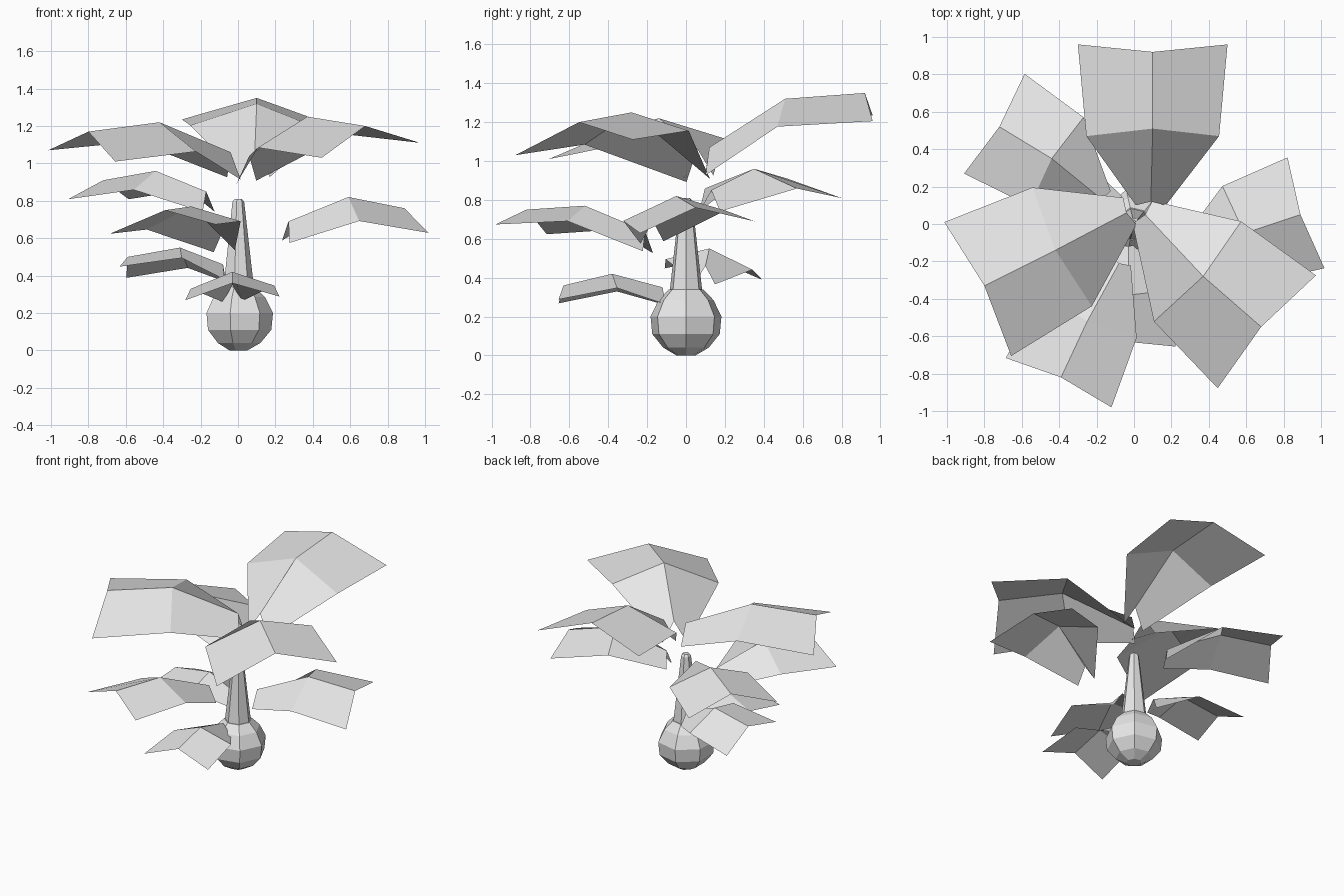
import bpy
import bmesh
import math
from mathutils import Vector

cube = bpy.data.objects.get("Cube")
if cube:
    bpy.data.objects.remove(cube, do_unlink=True)

# One plain grey for the whole plant
grey = bpy.data.materials.new("plain_grey")
grey.use_nodes = True
grey.diffuse_color = (0.8, 0.8, 0.8, 1)
grey.node_tree.nodes["Principled BSDF"].inputs["Base Color"].default_value = (0.8, 0.8, 0.8, 1)


def finish(name, bm):
    mesh = bpy.data.meshes.new(name)
    bm.to_mesh(mesh)
    bm.free()
    mesh.materials.append(grey)
    obj = bpy.data.objects.new(name, mesh)
    bpy.context.collection.objects.link(obj)
    return obj


def lathe(name, profile, sides=7):
    """Turn a (radius, height) profile into a closed faceted solid."""
    bm = bmesh.new()
    rings = []
    for radius, height in profile:
        ring = []
        for i in range(sides):
            angle = math.tau * i / sides
            ring.append(bm.verts.new((radius * math.cos(angle), radius * math.sin(angle), height)))
        rings.append(ring)
    for low, high in zip(rings, rings[1:]):
        for i in range(sides):
            j = (i + 1) % sides
            bm.faces.new((low[i], low[j], high[j], high[i]))
    bm.faces.new(list(reversed(rings[0])))
    bm.faces.new(rings[-1])
    return finish(name, bm)


# Cross-section of a full-size leaf at root, middle and tip:
# half width, drop of the edges below the ridge, shift along the leaf
SECTIONS = ((0.08, 0.14, -0.02), (0.355, 0.13, -0.04), (0.4, 0.13, 0.04))


def leaf(name, root, mid, tip, scale, roll):
    """Folded sheet along a three-point ridge; roll lifts its left edge."""
    ridge = [Vector(p) for p in (root, mid, tip)]
    along = ridge[2] - ridge[1]
    along.z = 0
    along.normalize()
    left = Vector((-along.y, along.x, 0))
    bm = bmesh.new()
    rows = []
    for point, (width, drop, shift) in zip(ridge, SECTIONS):
        row = []
        for side in (1, 0, -1):
            offset = left * side * width + abs(side) * along * shift
            offset.z = -abs(side) * drop
            lift = Vector((0, 0, side * roll * width / SECTIONS[-1][0]))
            row.append(bm.verts.new(point + offset * scale + lift))
        rows.append(row)
    for a, b in zip(rows, rows[1:]):
        for i in range(2):
            bm.faces.new((a[i], a[i + 1], b[i + 1], b[i]))
    return finish(name, bm)


# Bulb and tapering stem
lathe("bulb", [(0.05, 0), (0.12, 0.04), (0.178, 0.11), (0.187, 0.2), (0.145, 0.285), (0.09, 0.34)])
lathe("stem", [(0.086, 0.33), (0.033, 0.795), (0.02, 0.81)])

# Upper crown
leaf("top_leaf_back", (0.09, 0.12, 1.07), (0.1, 0.51, 1.32), (0.1, 0.92, 1.35), 1, 0.015)
leaf("top_leaf_right", (0.06, 0.05, 1.04), (0.37, -0.28, 1.25), (0.68, -0.55, 1.2), 1, 0.04)
leaf("top_leaf_left", (-0.04, 0.06, 1.06), (-0.42, -0.14, 1.22), (-0.8, -0.33, 1.17), 1, -0.03)

# Middle tier
leaf("middle_leaf_back", (-0.17, 0.13, 0.85), (-0.44, 0.35, 0.96), (-0.72, 0.52, 0.91), 0.78, 0)
leaf("middle_leaf_right", (0.27, -0.17, 0.69), (0.59, -0.05, 0.82), (0.89, 0.05, 0.76), 0.78, 0.03)
leaf("middle_leaf_front", (-0.08, -0.21, 0.64), (-0.25, -0.52, 0.77), (-0.39, -0.82, 0.75), 0.78, 0.025)

# Low tier
leaf("low_leaf_left", (-0.08, 0.1, 0.46), (-0.31, 0.12, 0.55), (-0.59, 0.14, 0.5), 0.63, 0.03)
leaf("low_leaf_front", (-0.03, -0.12, 0.35), (-0.03, -0.38, 0.42), (-0.03, -0.63, 0.36), 0.63, 0.01)
